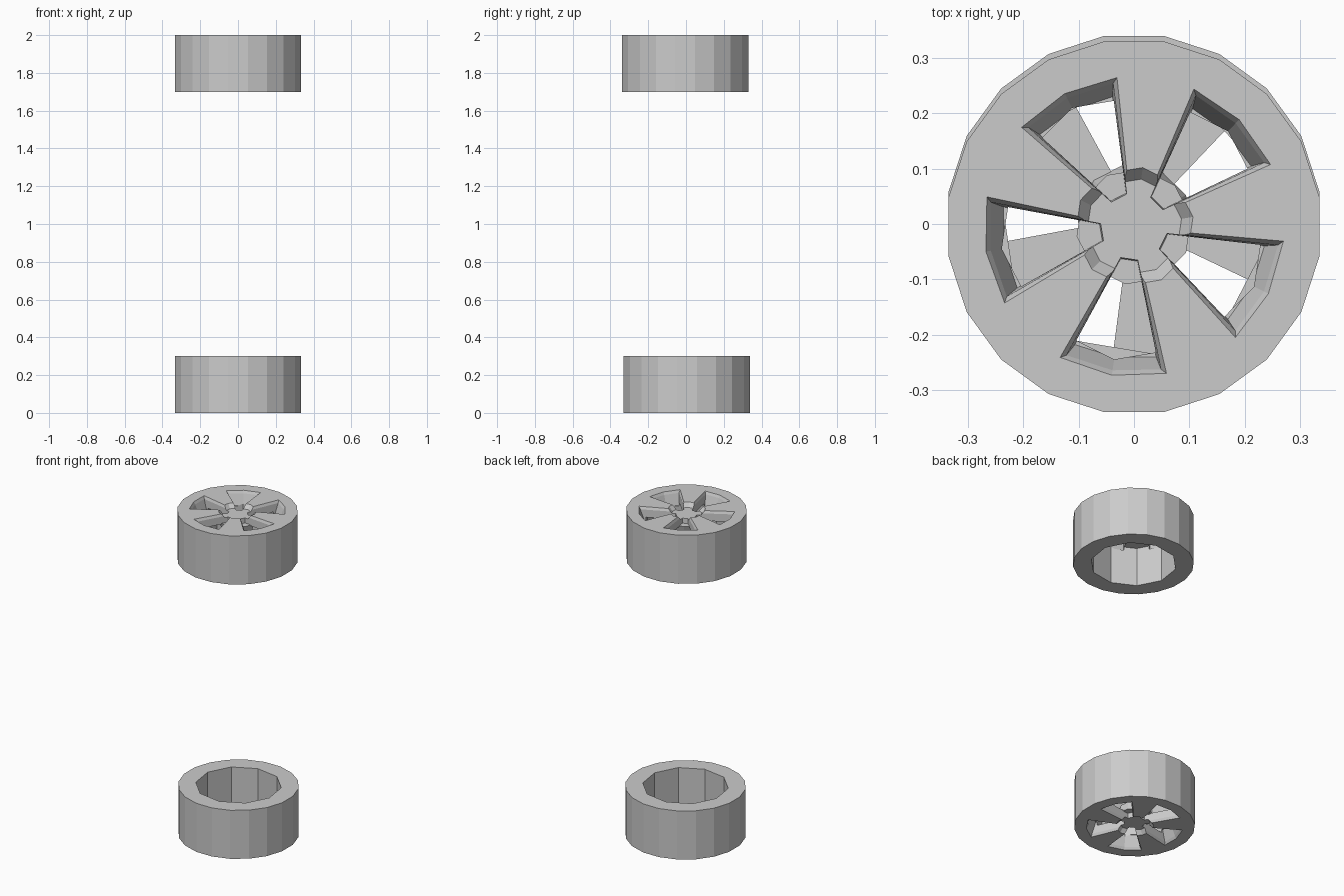
import bpy, bmesh
from math import cos, sin, radians, degrees, pi

if "Cube" in bpy.data.objects:
    bpy.data.objects.remove(bpy.data.objects["Cube"])

CY = -0.005      # wheel axis offset in y
PHASE = 45.5     # angle of the first window


def polar(r, deg):
    a = radians(deg)
    return (r * cos(a), r * sin(a) + CY)


def ngon(r, n, phase):
    return [polar(r, phase + 360 * i / n) for i in range(n)]


def loft(bm, rings):
    """Closed solid through a list of (points, z) rings, bottom to top."""
    loops = [[bm.verts.new((x, y, z)) for x, y in pts] for pts, z in rings]
    for a, b in zip(loops, loops[1:]):
        n = len(a)
        for i in range(n):
            j = (i + 1) % n
            bm.faces.new((a[i], a[j], b[j], b[i]))
    bm.faces.new(loops[0][::-1])
    bm.faces.new(loops[-1])


def make(name, solids):
    bm = bmesh.new()
    for rings in solids:
        loft(bm, rings)
    bmesh.ops.recalc_face_normals(bm, faces=bm.faces[:])
    me = bpy.data.meshes.new(name)
    bm.to_mesh(me)
    bm.free()
    ob = bpy.data.objects.new(name, me)
    ob.location = (0, 0, 1)
    bpy.context.collection.objects.link(ob)
    return ob


def cut(ob, cutter):
    mod = ob.modifiers.new("cut", 'BOOLEAN')
    mod.operation = 'DIFFERENCE'
    mod.solver = 'EXACT'
    mod.object = cutter
    cutter.hide_render = True
    bpy.context.view_layer.update()
    bpy.context.view_layer.objects.active = ob
    bpy.ops.object.modifier_apply(modifier=mod.name)
    bpy.data.objects.remove(cutter)


def window(mid, inset, outer):
    """Wedge-shaped window outline with its sides pulled in by inset."""
    tip = 0.052 + inset
    ao = 21 - degrees(inset / outer)
    at = 19 - degrees(inset / tip) * 0.5
    return [polar(tip, mid - at), polar(outer, mid - ao), polar(outer, mid),
            polar(outer, mid + ao), polar(tip, mid + at)]


# wheel body, heights relative to the middle of the model
wheel = make("upper_wheel", [[(ngon(0.339, 20, 9), 0.70), (ngon(0.339, 20, 9), 1.0)]])

# open barrel behind the face
cut(wheel, make("barrel_cutter", [[(ngon(0.242, 10, PHASE), 0.68),
                                   (ngon(0.242, 10, PHASE), 0.94)]]))

# five tapered windows
cut(wheel, make("window_cutter", [
    [(window(PHASE + 72 * k, 0.012, 0.238), 0.92),
     (window(PHASE + 72 * k, 0.008, 0.262), 0.985),
     (window(PHASE + 72 * k, 0.0, 0.271), 1.0),
     (window(PHASE + 72 * k, 0.0, 0.271), 1.02)] for k in range(5)]))

# shallow dished recess at the hub
cut(wheel, make("recess_cutter", [[(ngon(0.087, 10, PHASE), 0.975),
                                   (ngon(0.108, 10, PHASE), 1.0),
                                   (ngon(0.108, 10, PHASE), 1.02)]]))

# hub boss behind the spokes
hub = make("upper_hub", [[(ngon(0.088, 10, PHASE), 0.89),
                          (ngon(0.105, 10, PHASE), 0.945)]])

# lower wheel is the same wheel turned over
for src, name in ((wheel, "lower_wheel"), (hub, "lower_hub")):
    ob = src.copy()
    ob.name = name
    ob.rotation_euler = (pi, 0, 0)
    bpy.context.collection.objects.link(ob)
